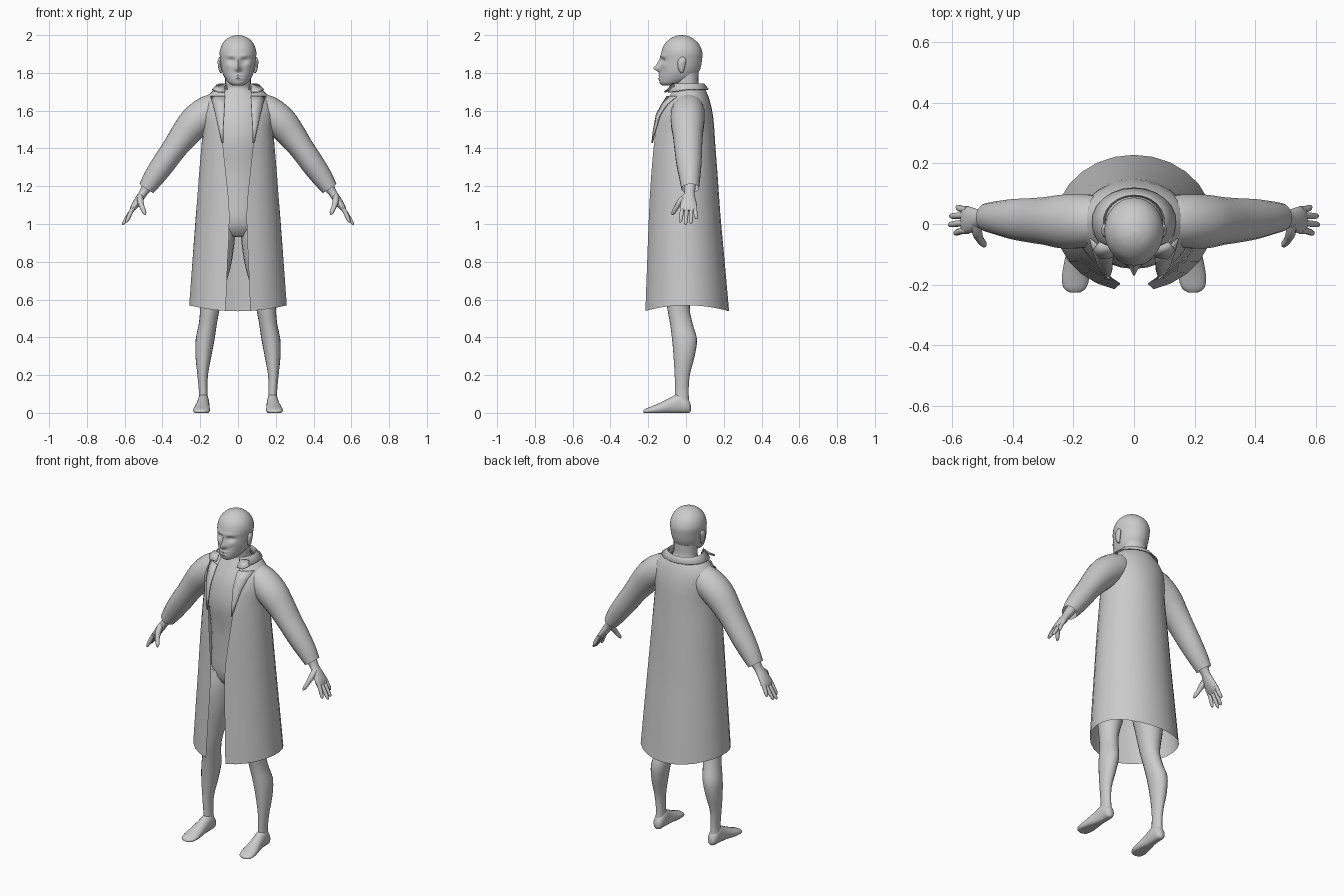
import bpy, math
from math import sin, cos, pi, acos, exp
from mathutils import Vector

grey = bpy.data.materials.new("light_grey")
grey.diffuse_color = (0.6, 0.6, 0.6, 1)


def make(name, verts, faces, angle=50, recalc=False, thick=0):
    me = bpy.data.meshes.new(name)
    me.from_pydata([tuple(v) for v in verts], [], faces)
    me.materials.append(grey)
    ob = bpy.data.objects.new(name, me)
    bpy.context.collection.objects.link(ob)
    bpy.ops.object.select_all(action='DESELECT')
    ob.select_set(True)
    bpy.context.view_layer.objects.active = ob
    if recalc:
        bpy.ops.object.mode_set(mode='EDIT')
        bpy.ops.mesh.select_all(action='SELECT')
        bpy.ops.mesh.normals_make_consistent(inside=False)
        bpy.ops.object.mode_set(mode='OBJECT')
    bpy.ops.object.shade_smooth_by_angle(angle=math.radians(angle))
    if thick:
        mod = ob.modifiers.new("thickness", 'SOLIDIFY')
        mod.thickness, mod.offset = thick, 0
    return ob


def refine(rows, sub):
    """Smooth curve through rows of numbers."""
    out = []
    for i in range(len(rows) - 1):
        p = [rows[max(0, min(len(rows) - 1, i + k))] for k in (-1, 0, 1, 2)]
        for s in range(sub):
            t = s / sub
            out.append([0.5 * (2 * b + (c - a) * t + (2 * a - 5 * b + 4 * c - d) * t * t
                               + (3 * b - a - 3 * c + d) * t ** 3) for a, b, c, d in zip(*p)])
    return out + [list(rows[-1])]


def grid_faces(rows, cols, closed):
    return [(i * cols + j, i * cols + (j + 1) % cols, (i + 1) * cols + (j + 1) % cols, (i + 1) * cols + j)
            for i in range(rows - 1) for j in range(cols if closed else cols - 1)]


def loft(name, rings, frame=None, n=16, sub=3, side=1, caps=(True, True), shape=None):
    """Rings are (x, y, z, half width, half depth)."""
    R = refine(rings, sub)
    verts = []
    for i, (x, y, z, a, b) in enumerate(R):
        if frame == 'z':
            u, v = Vector((1, 0, 0)), Vector((0, 1, 0))
        elif frame == 'y':
            u, v = Vector((1, 0, 0)), Vector((0, 0, 1))
        else:
            t = Vector(R[min(i + 1, len(R) - 1)][:3]) - Vector(R[max(i - 1, 0)][:3])
            u = t.cross(Vector((0, 1, 0))).normalized()
            v = u.cross(t).normalized()
        for j in range(n):
            w = 2 * pi * j / n
            p = Vector((x, y, z)) + u * a * cos(w) + v * b * sin(w)
            if shape:
                p = shape(p)
            verts.append((p.x * side, p.y, p.z))
    faces = grid_faces(len(R), n, True)
    if caps[0]:
        faces.append(tuple(range(n))[::-1])
    if caps[1]:
        faces.append(tuple(range(len(verts) - n, len(verts))))
    return make(name, verts, faces, recalc=True)


def levels(rows):
    """(z, half width, front y, back y) to rings."""
    return [(0, (f + b) / 2, z, w, (b - f) / 2) for z, w, f, b in rows]


# Head, with the face shaped by soft bumps and hollows
def face(p):
    if p.y < -0.05:
        def g(cx, cz, sx, sz):
            return exp(-((abs(p.x) - cx) / sx) ** 2 - ((p.z - cz) / sz) ** 2)
        p.y += (-0.031 * g(0, 1.823, .013, .016) - 0.016 * g(0, 1.85, .010, .025)
                + 0.016 * g(.034, 1.865, .018, .013) - 0.007 * g(.032, 1.89, .03, .009)
                - 0.007 * g(0, 1.787, .024, .006) - 0.006 * g(0, 1.769, .02, .006)
                + 0.004 * g(0, 1.778, .026, .003) - 0.004 * g(.05, 1.84, .015, .015))
    return p


loft("head", levels([
    (1.733, .028, -.125, -.05), (1.745, .048, -.138, -.01), (1.77, .068, -.142, .05),
    (1.80, .082, -.138, .066), (1.83, .089, -.137, .078), (1.87, .094, -.134, .085),
    (1.91, .097, -.13, .086), (1.95, .085, -.115, .07), (1.98, .06, -.085, .04),
    (1.995, .03, -.055, .01), (2.0, .003, -.03, -.024)]), 'z', 48, 5, shape=face)

# Torso and neck
loft("torso", levels([
    (.93, .09, -.07, .08), (1.0, .15, -.12, .11), (1.15, .15, -.125, .1), (1.3, .155, -.13, .1),
    (1.45, .165, -.148, .11), (1.58, .15, -.125, .1), (1.67, .12, -.08, .085),
    (1.715, .074, -.055, .075), (1.74, .068, -.058, .066), (1.8, .068, -.06, .066)]), 'z', 24)

# Coat body, open at the front: z, half width, front y, back y, half opening
coat = [(.57, .26, -.222, .228, .065), (.8, .243, -.211, .205, .055), (1.05, .224, -.2, .182, .045),
        (1.25, .208, -.193, .168, .062), (1.42, .193, -.185, .155, .08), (1.5, .187, -.176, .15, .08),
        (1.58, .192, -.157, .142, .075), (1.65, .18, -.118, .127, .07), (1.70, .14, -.083, .108, .068),
        (1.735, .095, -.07, .09, .06)]
COLS = 25
verts = []
rows = refine(coat, 2)
for k, (z, w, f, b, o) in enumerate(rows):
    start = acos(o / w)
    for j in range(COLS):
        t = -start + (pi + 2 * start) * j / (COLS - 1)
        drop = .032 * sin(t) ** 2 * max(0, 1 - k / 2)
        verts.append((w * cos(t), (f + b) / 2 + (b - f) / 2 * sin(t), z - drop))
make("coat_body", verts, grid_faces(len(rows), COLS, False))


def coat_front(x, z):
    """Front y of the coat at x and z."""
    for p, q in zip(coat, coat[1:]):
        if p[0] <= z <= q[0]:
            s = (z - p[0]) / (q[0] - p[0])
            w, f, b = [p[k] + (q[k] - p[k]) * s for k in (1, 2, 3)]
            return (f + b) / 2 - (b - f) / 2 * math.sqrt(max(0, 1 - (x / w) ** 2))


# Collar, lying open around the neck
verts = []
for j in range(19):
    t = math.radians(-52 + 284 * j / 18)
    tip = max(0, -sin(t)) * .02
    for a, b, z in ((.137, .11, 1.712 - tip), (.102, .088, 1.742), (.09, .08, 1.712)):
        verts.append((a * cos(t), .008 + b * sin(t) - tip, z))
make("collar", verts, grid_faces(19, 3, False), 30, thick=.006)

for side, tag in ((1, "left"), (-1, "right")):
    # Lapel and collar point
    verts = []
    for z, x0, x1 in ((1.43, .078, .085), (1.5, .078, .101), (1.58, .073, .119), (1.635, .07, .132), (1.675, .068, .145)):
        for s in (0, .5, 1):
            x = x0 + (x1 - x0) * s
            verts.append((x * side, coat_front(x, z) - .011, z))
    make("lapel_" + tag, verts, grid_faces(5, 3, False), thick=.006)
    tip = [(x * side, y, z) for x, y, z in ((.07, -.078, 1.735), (.115, -.06, 1.735), (.135, -.085, 1.712),
                                           (.112, -.115, 1.7), (.068, -.11, 1.697))]
    make("collar_point_" + tag, tip, [(0, 1, 2, 3, 4)], thick=.006)

    # Sleeve
    loft("sleeve_" + tag, [
        (.07, .01, 1.625, .075, .075), (.15, .01, 1.595, .088, .088), (.225, .008, 1.54, .087, .09),
        (.285, .01, 1.47, .076, .08), (.337, .012, 1.40, .066, .074), (.395, .016, 1.318, .062, .067),
        (.447, .02, 1.245, .055, .056), (.485, .022, 1.188, .043, .047)],
        n=18, side=side, caps=(True, False))

    # Forearm end, palm, fingers and thumb
    loft("palm_" + tag, [
        (.43, .02, 1.27, .032, .036), (.482, .02, 1.195, .027, .031), (.503, .018, 1.162, .022, .028),
        (.53, .014, 1.122, .021, .04), (.553, .013, 1.088, .017, .046), (.565, .013, 1.07, .009, .043)], side=side)
    for name, y0, y1, x, z in (("index", -.022, -.03, .592, 1.008), ("middle", .003, -.002, .61, .996),
                               ("ring", .028, .026, .606, 1.002), ("little", .049, .055, .585, 1.026)):
        loft(name + "_finger_" + tag, [
            (.548, y0, 1.095, .012, .011), (.565, y0, 1.068, .0115, .011),
            ((.565 + x) / 2, (y0 + y1) / 2, (1.068 + z) / 2, .011, .0105),
            (x - .004, y1, z + .008, .008, .0085), (x, y1, z, .002, .003)], n=10, side=side)
    loft("thumb_" + tag, [
        (.518, .0, 1.15, .015, .014), (.517, -.028, 1.122, .017, .017), (.508, -.05, 1.09, .013, .013),
        (.496, -.066, 1.062, .011, .011), (.49, -.074, 1.048, .003, .003)], n=10, side=side)

    # Leg
    loft("leg_" + tag, [
        (.085, -.01, 1.03, .07, .10), (.102, -.02, .93, .086, .108), (.12, -.03, .8, .087, .095),
        (.138, -.036, .68, .074, .078), (.148, -.04, .56, .053, .06), (.16, -.024, .47, .048, .06),
        (.174, -.008, .39, .05, .066), (.183, -.01, .3, .042, .056), (.187, -.02, .2, .028, .04),
        (.184, -.022, .11, .023, .036), (.184, -.02, .05, .027, .038)], 'z', 20, side=side)

    # Foot, flattened on the ground
    def flat(p):
        p.z = max(0, p.z)
        return p
    loft("foot_" + tag, [
        (.183, .026, .025, .010, .015), (.183, .012, .035, .027, .038), (.183, -.03, .05, .031, .055),
        (.186, -.08, .038, .034, .045), (.19, -.13, .024, .041, .034), (.193, -.18, .014, .045, .022),
        (.195, -.212, .009, .036, .014), (.195, -.226, .007, .016, .006)], 'y', 18, side=side, shape=flat)

    # Ear
    loft("ear_" + tag, [
        (.09, -.022, 1.80, .004, .006), (.094, -.024, 1.815, .008, .014), (.096, -.024, 1.845, .011, .021),
        (.097, -.02, 1.868, .010, .021), (.096, -.018, 1.884, .003, .007)], 'z', 12, side=side)
